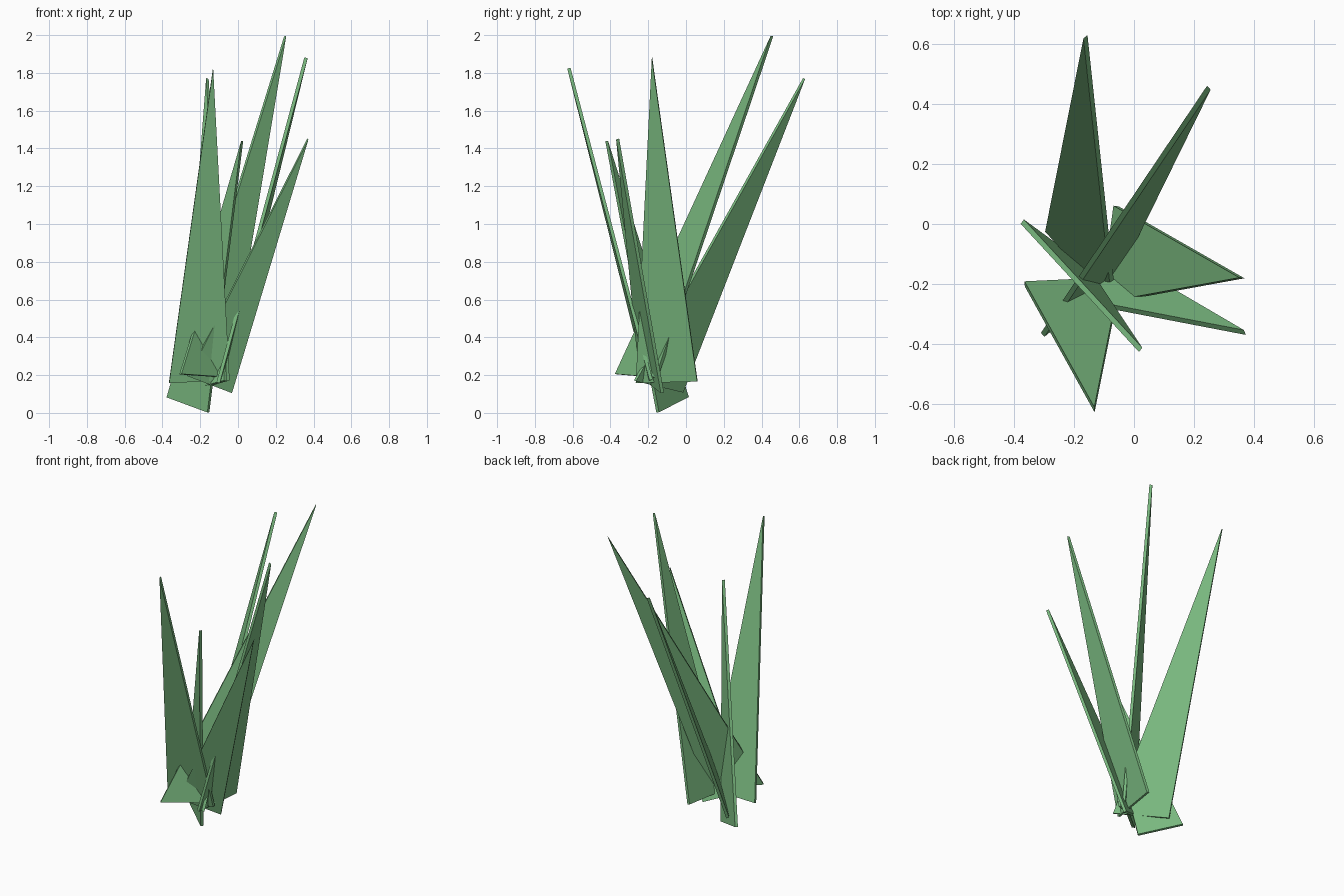
import bpy, bmesh
from mathutils import Vector

if "Cube" in bpy.data.objects:
    bpy.data.objects.remove(bpy.data.objects["Cube"])

THICKNESS = 0.018

green = bpy.data.materials.new("grass_green")
green.diffuse_color = (0.2, 0.5, 0.22, 1)
green.use_nodes = True
green.node_tree.nodes["Principled BSDF"].inputs["Base Color"].default_value = green.diffuse_color


def blade(name, tip, base_a, base_b):
    """Flat triangular blade: a sharp triangle extruded to a thin plate."""
    pts = [Vector(p) for p in (tip, base_a, base_b)]
    n = (pts[1] - pts[0]).cross(pts[2] - pts[0]).normalized()
    bm = bmesh.new()
    face = bm.faces.new([bm.verts.new(p - n * THICKNESS / 2) for p in pts])
    ext = bmesh.ops.extrude_face_region(bm, geom=[face], use_keep_orig=True)
    moved = [v for v in ext["geom"] if isinstance(v, bmesh.types.BMVert)]
    bmesh.ops.translate(bm, verts=moved, vec=n * THICKNESS)
    bmesh.ops.recalc_face_normals(bm, faces=bm.faces)
    mesh = bpy.data.meshes.new(name)
    bm.to_mesh(mesh)
    bm.free()
    mesh.materials.append(green)
    obj = bpy.data.objects.new(name, mesh)
    bpy.context.collection.objects.link(obj)


# Six blades crossing near the root: tip, then the two base corners
blades = [
    ((0.25, 0.455, 1.995), (-0.305, -0.37, 0.205), (-0.05, -0.155, 0.187)),
    ((0.36, -0.18, 1.88), (-0.105, -0.265, 0.16), (-0.06, 0.06, 0.168)),
    ((-0.132, -0.62, 1.825), (-0.365, -0.2, 0.16), (-0.045, -0.185, 0.175)),
    ((-0.162, 0.625, 1.77), (-0.29, -0.02, 0.11), (-0.066, -0.27, 0.17)),
    ((0.37, -0.362, 1.45), (-0.035, -0.125, 0.107), (-0.265, -0.24, 0.195)),
    ((0.022, -0.42, 1.44), (-0.373, 0.008, 0.083), (-0.157, -0.15, 0.003)),
]
for i, (tip, a, b) in enumerate(blades, 1):
    blade(f"grass_blade_{i}", tip, a, b)
